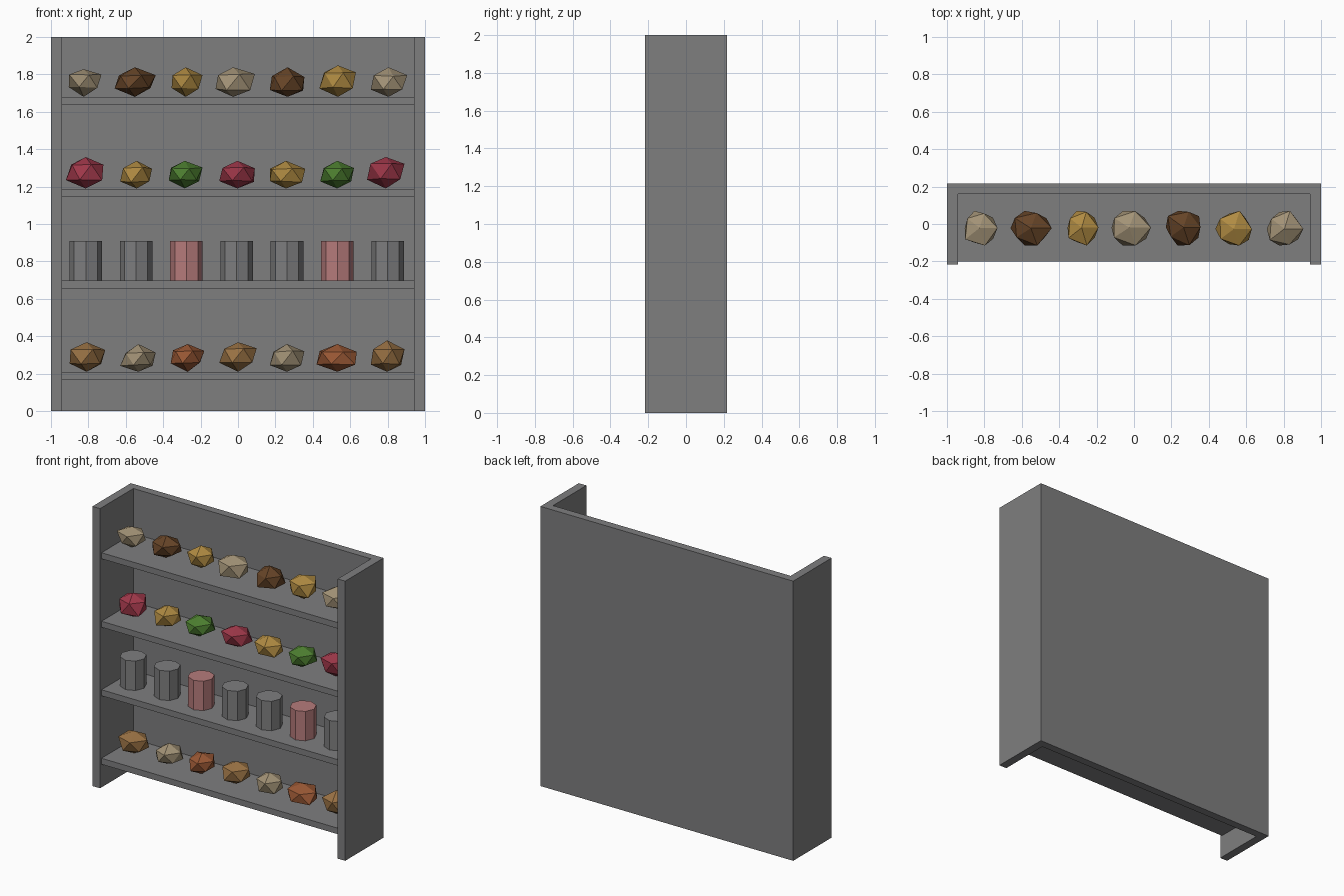
import bpy
import random
from math import pi
from mathutils import Vector

random.seed(4)

default_cube = bpy.data.objects.get("Cube")
if default_cube:
    bpy.data.objects.remove(default_cube, do_unlink=True)


def make_material(name, shade):
    """Flat material from a display (sRGB) colour in the 0-255 range."""
    linear = [((c / 255 + 0.055) / 1.055) ** 2.4 for c in shade]
    mat = bpy.data.materials.new(name)
    mat.use_nodes = True
    mat.diffuse_color = (*linear, 1)
    mat.node_tree.nodes["Principled BSDF"].inputs["Base Color"].default_value = (*linear, 1)
    return mat


GREY = make_material("shelf grey", (126, 126, 127))
PINK = make_material("pale pink", (182, 123, 123))
TAN = make_material("tan", (162, 146, 118))
DARK = make_material("dark brown", (102, 68, 39))
GOLD = make_material("golden yellow", (176, 139, 66))
RED = make_material("crimson", (160, 56, 74))
GREEN = make_material("leaf green", (77, 127, 48))
BROWN = make_material("light brown", (154, 114, 68))
RUST = make_material("rust orange", (152, 87, 52))


def finish(name, mat):
    obj = bpy.context.object
    obj.name = obj.data.name = name
    obj.data.materials.append(mat)
    return obj


def box(name, low, high, mat):
    """Box between two opposite corners."""
    low, high = Vector(low), Vector(high)
    bpy.ops.mesh.primitive_cube_add(size=1)
    obj = finish(name, mat)
    for v in obj.data.vertices:
        v.co = (low + high) / 2 + v.co * (high - low)


def lump(name, left, right, bottom, top, mat):
    """Jittered low-poly ball fitted between the given limits."""
    bpy.ops.mesh.primitive_ico_sphere_add(subdivisions=1, radius=1)
    obj = finish(name, mat)
    verts = obj.data.vertices
    for v in verts:
        v.co *= random.uniform(0.88, 1.12)
    low = Vector((left, -0.115, bottom))
    high = Vector((right, 0.07, top))
    for axis in range(3):
        values = [v.co[axis] for v in verts]
        start, span = min(values), max(values) - min(values)
        for v in verts:
            t = (v.co[axis] - start) / span
            v.co[axis] = low[axis] + t * (high[axis] - low[axis])


# Cabinet frame: two sides and a back
FRONT, BACK, INNER = -0.217, 0.217, 0.94
box("right_side", (-1, FRONT, 0), (-INNER, BACK, 2), GREY)
box("left_side", (INNER, FRONT, 0), (1, BACK, 2), GREY)
box("back_panel", (-INNER, 0.16, 0), (INNER, BACK, 2), GREY)

# Shelf boards, set slightly behind the side edges
SHELF_TOPS = {"bottom": 0.208, "lower": 0.698, "upper": 1.188, "top": 1.678}
for label, height in SHELF_TOPS.items():
    box(label + "_shelf", (-INNER, -0.2, height - 0.043), (INNER, 0.16, height), GREY)

# Tins on the lower shelf
for i in range(7):
    bpy.ops.mesh.primitive_cylinder_add(
        vertices=8, radius=0.087, depth=0.21,
        location=(-0.814 + 0.269 * i, -0.022, SHELF_TOPS["lower"] + 0.105))
    finish(f"tin_{i}", PINK if i % 3 == 2 else GREY)

# Lumpy goods: left edge, right edge and height of each item
goods = {
    "bottom": ((BROWN, TAN, RUST), (
        (-.90, -.71, .16), (-.63, -.44, .15), (-.36, -.18, .15), (-.10, .10, .16),
        (.17, .355, .15), (.42, .635, .15), (.71, .89, .17))),
    "upper": ((RED, GOLD, GREEN), (
        (-.92, -.72, .17), (-.63, -.46, .15), (-.37, -.19, .15), (-.10, .09, .15),
        (.17, .36, .15), (.44, .62, .15), (.69, .89, .17))),
    "top": ((TAN, DARK, GOLD), (
        (-.905, -.73, .15), (-.66, -.44, .16), (-.355, -.19, .16), (-.12, .09, .16),
        (.17, .355, .16), (.435, .63, .17), (.71, .905, .16))),
}
for label, (mats, items) in goods.items():
    base = SHELF_TOPS[label]
    for i, (left, right, height) in enumerate(items):
        lump(f"{label}_shelf_item_{i}", left, right, base + 0.002, base + height, mats[i % 3])
